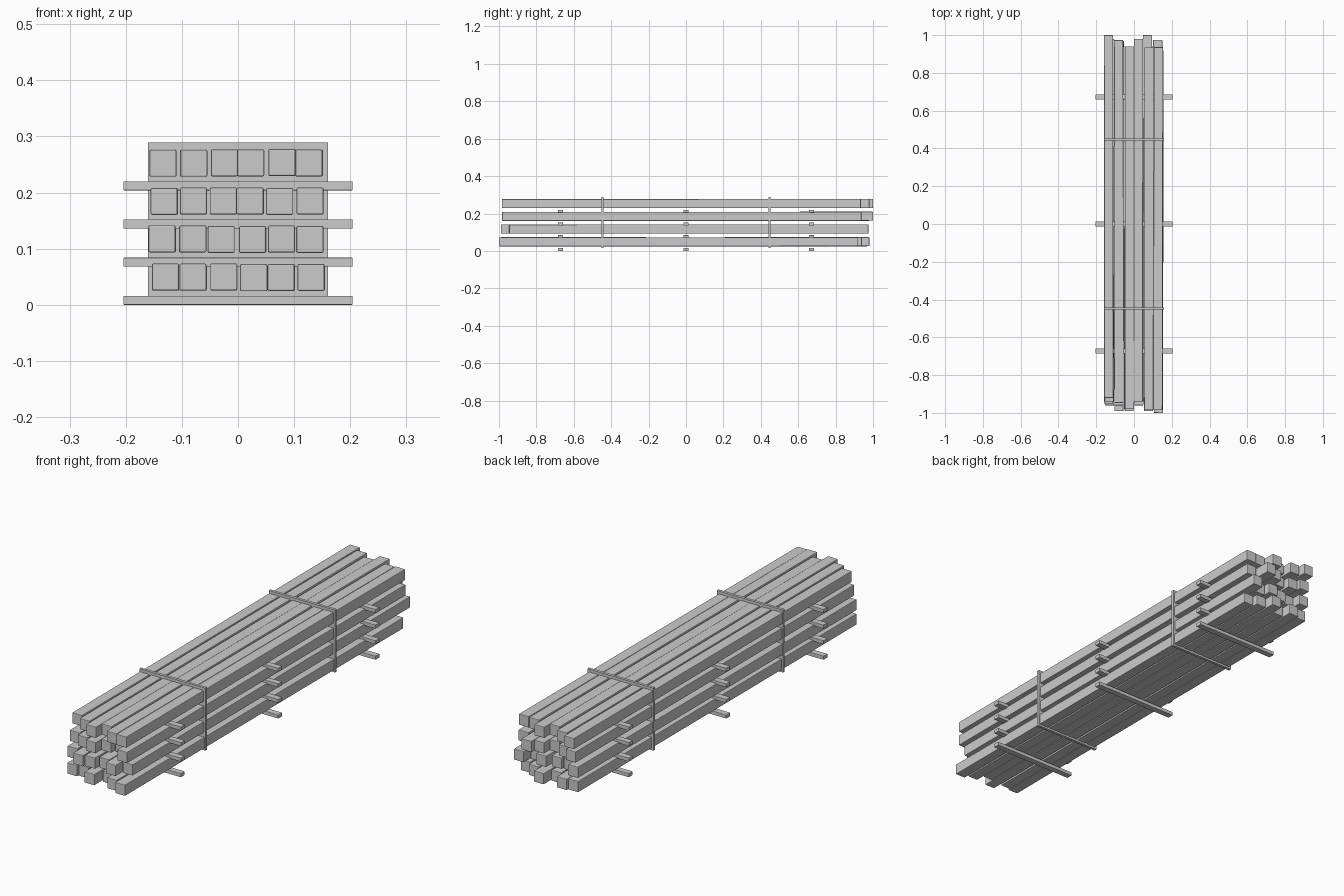
import bpy
import random

random.seed(4)
if "Cube" in bpy.data.objects:
    bpy.data.objects.remove(bpy.data.objects["Cube"], do_unlink=True)

grey = bpy.data.materials.new("plain_grey")
grey.use_nodes = True
colour = (0.6, 0.6, 0.6, 1)
grey.diffuse_color = colour
grey.node_tree.nodes["Principled BSDF"].inputs["Base Color"].default_value = colour


def box(name, centre, size, bevel=0.0):
    bpy.ops.mesh.primitive_cube_add(size=1, location=centre)
    part = bpy.context.object
    part.name = name
    part.scale = size
    bpy.ops.object.transform_apply(location=False, rotation=False, scale=True)
    part.data.materials.append(grey)
    if bevel:
        mod = part.modifiers.new("soft_edges", "BEVEL")
        mod.width = bevel
        mod.segments = 2
    return part


LAYER = 0.068
BEAM = 0.048
LENGTH = 1.92

# Sideways centre and lengthwise shift of every beam, bottom layer first
ACROSS = [
    (-0.128, -0.079, -0.025, 0.027, 0.078, 0.131),
    (-0.134, -0.082, -0.031, 0.027, 0.077, 0.127),
    (-0.130, -0.080, -0.025, 0.023, 0.073, 0.129),
    (-0.134, -0.080, -0.024, 0.023, 0.079, 0.128),
]
ALONG = [
    (0.00, 0.01, -0.03, 0.02, -0.02, -0.04),
    (0.01, -0.03, -0.02, 0.00, -0.03, 0.015),
    (0.02, 0.00, -0.02, 0.02, 0.04, -0.023),
    (0.04, 0.013, -0.02, 0.02, -0.025, -0.025),
]

for row in range(4):
    # Timber beams of this layer, laid slightly askew
    for col in range(6):
        z = 0.049 + row * LAYER
        beam = box(f"beam_{row + 1}_{col + 1}", (ACROSS[row][col], ALONG[row][col], z),
                   (BEAM, LENGTH, BEAM), 0.0025)
        beam.rotation_euler = (random.uniform(-0.001, 0.001), 0,
                               random.uniform(-0.002, 0.002))
    # Spacer battens under the layer
    for n, y in enumerate((-0.672, 0, 0.672)):
        box(f"batten_{row + 1}_{n + 1}", (0, y, 0.008 + row * LAYER),
            (0.408, 0.027, 0.016), 0.001)

# Binding straps around the stack
for name, y in (("front_strap", -0.447), ("back_strap", 0.447)):
    box(name, (0, y, 0.1525), (0.32, 0.012, 0.273))
